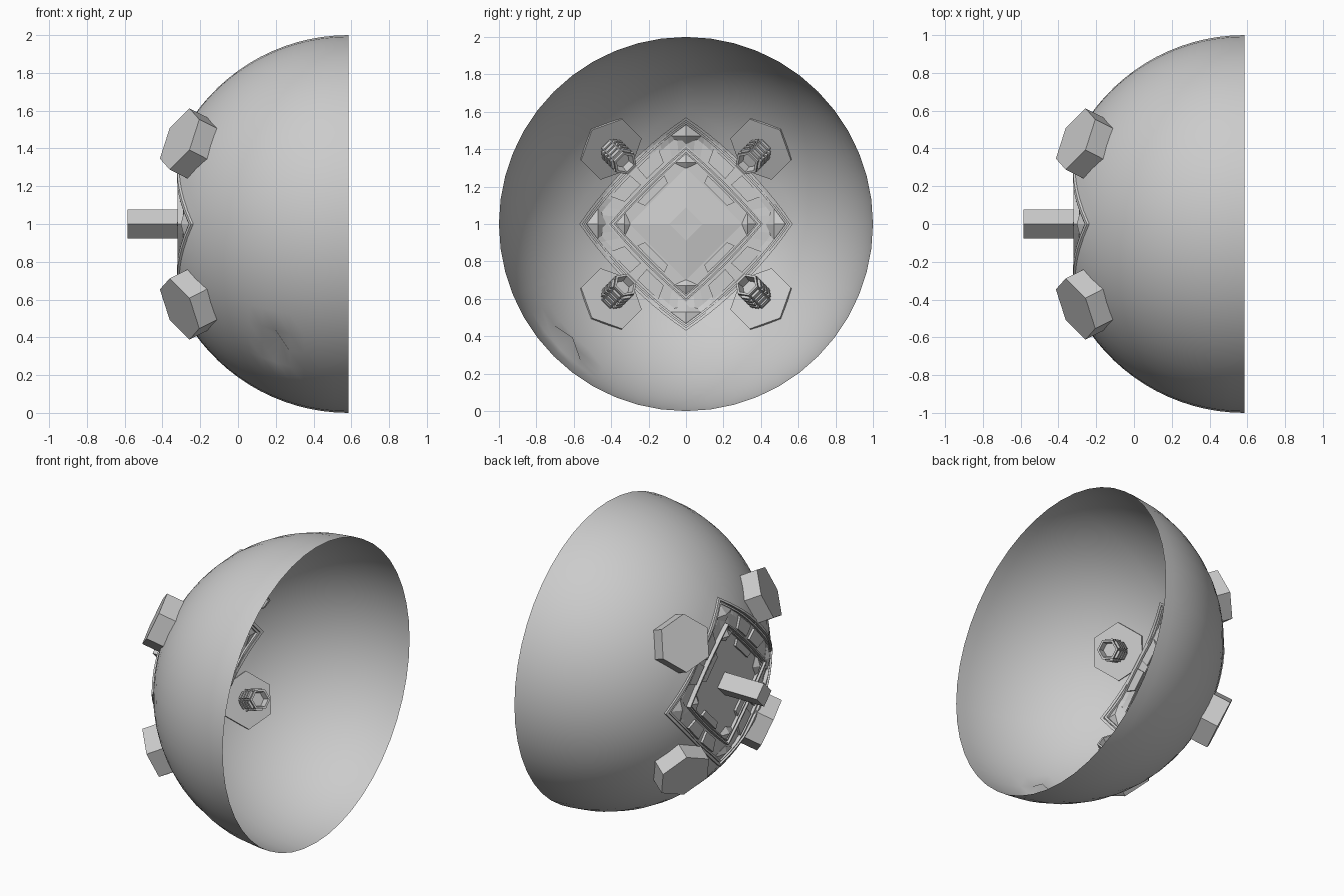
import bpy, bmesh, math
from mathutils import Vector, Matrix

if "Cube" in bpy.data.objects:
    bpy.data.objects.remove(bpy.data.objects["Cube"])

CX, CZ = 0.585, 1.0            # centre of the bowl sphere
C = Vector((CX, 0, CZ))

grey = bpy.data.materials.new("plain_grey")
grey.diffuse_color = (0.6, 0.6, 0.6, 1)
grey.use_nodes = True
grey.node_tree.nodes["Principled BSDF"].inputs["Base Color"].default_value = grey.diffuse_color


def finish(name, bm, smooth=False):
    me = bpy.data.meshes.new(name)
    bm.to_mesh(me)
    bm.free()
    me.materials.append(grey)
    ob = bpy.data.objects.new(name, me)
    bpy.context.collection.objects.link(ob)
    if smooth:
        for p in me.polygons:
            p.use_smooth = True
    return ob


def diamond_r(s, a):
    """Radius at angle a of a bulging diamond whose corners lie at s."""
    k = s / math.sqrt(1 - s * s)
    return k / math.hypot(abs(math.cos(a)) + abs(math.sin(a)), k)


def panel_pt(s, a, lift=0.0, flat=-0.31):
    """Point on the panel: follows the sphere, flattened in the middle."""
    r = diamond_r(s, a)
    x = max(CX - math.sqrt(1 - r * r), flat) + lift
    return Vector((x, r * math.cos(a), CZ + r * math.sin(a)))


# bowl shell with a diamond opening at its pole
N, R = 48, 14
bm = bmesh.new()
rows = []
for j in range(R + 1):
    row = []
    for i in range(N):
        a = 2 * math.pi * i / N
        c0 = math.asin(diamond_r(0.57, a))
        c = c0 + (math.pi / 2 - c0) * j / R
        row.append(bm.verts.new((CX - math.cos(c), math.sin(c) * math.cos(a),
                                 CZ + math.sin(c) * math.sin(a))))
    rows.append(row)
for j in range(R):
    for i in range(N):
        n = (i + 1) % N
        bm.faces.new((rows[j][i], rows[j + 1][i], rows[j + 1][n], rows[j][n]))
# small dent in the lower front
dent = min(bm.verts, key=lambda v: (v.co - Vector((0.19, -0.63, 0.34))).length)
dent.co = C + (dent.co - C) * 0.93
bmesh.ops.recalc_face_normals(bm, faces=bm.faces)
finish("bowl_shell", bm, True)


def band(name, s0, s1, x0, x1, spans, steps=12):
    """Solid strips between two diamonds over the given angle spans."""
    bm = bmesh.new()
    for b, e in spans:
        secs = []
        for i in range(steps + 1):
            a = math.radians(b + (e - b) * i / steps)
            secs.append([bm.verts.new(panel_pt(s, a, l))
                         for s, l in ((s0, x0), (s1, x0), (s1, x1), (s0, x1))])
        for p, q in zip(secs, secs[1:]):
            for k in range(4):
                m = (k + 1) % 4
                bm.faces.new((p[k], p[m], q[m], q[k]))
        bm.faces.new(secs[0])
        bm.faces.new(secs[-1][::-1])
    bmesh.ops.recalc_face_normals(bm, faces=bm.faces)
    return finish(name, bm)


quads = [(90 * k, 90 * k + 90) for k in range(4)]

# backing sheet of the panel
bm = bmesh.new()
levels = [[bm.verts.new(panel_pt(s, math.radians(a), 0.02)) for a in range(0, 360, 6)]
          for s in (0.565, 0.5, 0.42, 0.34, 0.27)]
for p, q in zip(levels, levels[1:]):
    for i in range(60):
        n = (i + 1) % 60
        bm.faces.new((p[i], q[i], q[n], p[n]))
bm.faces.new(levels[-1])
bmesh.ops.recalc_face_normals(bm, faces=bm.faces)
finish("panel_backing", bm)

# frames and side plates
band("outer_frame", 0.57, 0.553, -0.012, 0.03, quads)
band("outer_frame_lip", 0.545, 0.532, 0.0, 0.035, quads)
band("inner_frame", 0.41, 0.398, -0.01, 0.035, quads)
band("inner_frame_lip", 0.385, 0.375, 0.0, 0.04, quads)
for k, (lo, hi) in enumerate(((20, 41), (49, 70))):
    band("outer_side_plates_%d" % (k + 1), 0.52, 0.43, 0.004, 0.03,
         [(90 * q + lo, 90 * q + hi) for q in range(4)], 4)
band("inner_side_plates", 0.365, 0.31, 0.004, 0.032,
     [(90 * q + 24, 90 * q + 66) for q in range(4)], 6)


def kites(name, top, mid, low, half, dx):
    """Faceted kite studs at the four corners."""
    bm = bmesh.new()
    for q in range(4):
        rot = Matrix.Rotation(q * math.pi / 2, 4, 'X')
        pts = []
        for y, z in ((0, top), (half, mid), (0, low), (-half, mid)):
            r = math.hypot(y, z)
            x = max(CX - math.sqrt(1 - r * r), -0.31) + 0.015
            pts.append((x, y, z))
        xm = sum(p[0] for p in pts) / 4
        pts += [(xm - dx, 0, mid), (xm + dx, 0, mid)]
        v = [bm.verts.new(rot @ Vector(p) + Vector((0, 0, CZ))) for p in pts]
        for i in range(4):
            n = (i + 1) % 4
            bm.faces.new((v[i], v[n], v[4]))
            bm.faces.new((v[n], v[i], v[5]))
    bmesh.ops.recalc_face_normals(bm, faces=bm.faces)
    finish(name, bm)


kites("outer_corner_kites", 0.54, 0.47, 0.42, 0.1, 0.03)
kites("inner_corner_kites", 0.39, 0.33, 0.29, 0.085, 0.03)


def prism(bm, sides, r0, r1, depth, mat, caps=True):
    return bmesh.ops.create_cone(bm, cap_ends=caps, segments=sides, radius1=r0,
                                 radius2=r1, depth=depth, matrix=mat)


# shallow central pyramid
bm = bmesh.new()
prism(bm, 4, 0.3, 0.09, 0.025,
      Matrix.Translation((-0.275, 0, CZ)) @ Matrix.Rotation(math.pi / 2, 4, 'Y'))
finish("centre_pyramid", bm)

# square pillar standing out of the pole
bm = bmesh.new()
prism(bm, 4, 0.078, 0.078, 0.325,
      Matrix.Translation((-0.4225, 0, CZ)) @ Matrix.Rotation(math.pi / 2, 4, 'Y'))
finish("centre_pillar", bm)

# four bolts: hexagonal head outside, studded hollow shank inside
for sy in (-1, 1):
    for sz in (-1, 1):
        out = Vector((-0.815, 0.41 * sy, 0.41 * sz)).normalized()
        side = Vector((0, -sz, sy)).normalized()
        up = out.cross(side)
        frame = Matrix((side, up, out)).transposed().to_4x4()
        place = Matrix.Translation(C) @ frame
        tag = ("front" if sy < 0 else "back") + ("_upper" if sz > 0 else "_lower")
        bm = bmesh.new()
        prism(bm, 6, 0.18, 0.18, 0.125, place @ Matrix.Translation((0, 0, 1.035)))
        finish("bolt_head_" + tag, bm)

        bm = bmesh.new()
        tip, base = 0.79, 0.98
        loops = [[bm.verts.new(place @ Vector((r * math.cos(k * math.pi / 3),
                                               r * math.sin(k * math.pi / 3), h)))
                  for k in range(6)]
                 for r, h in ((0.062, base), (0.062, tip + 0.015), (0.068, tip + 0.015),
                              (0.068, tip), (0.054, tip), (0.046, tip + 0.05))]
        for p, q in zip(loops, loops[1:]):
            for k in range(6):
                n = (k + 1) % 6
                bm.faces.new((p[k], q[k], q[n], p[n]))
        bm.faces.new(loops[-1])
        # rows of grip studs
        for row in range(4):
            for k in range(6):
                m = (place @ Matrix.Rotation((k + 0.5) * math.pi / 3, 4, 'Z')
                     @ Matrix.Translation((0.056, 0, 0.83 + 0.036 * row))
                     @ Matrix.Diagonal((0.024, 0.05, 0.022, 1)))
                bmesh.ops.create_cube(bm, size=1, matrix=m)
        bmesh.ops.recalc_face_normals(bm, faces=bm.faces)
        finish("bolt_shank_" + tag, bm)
